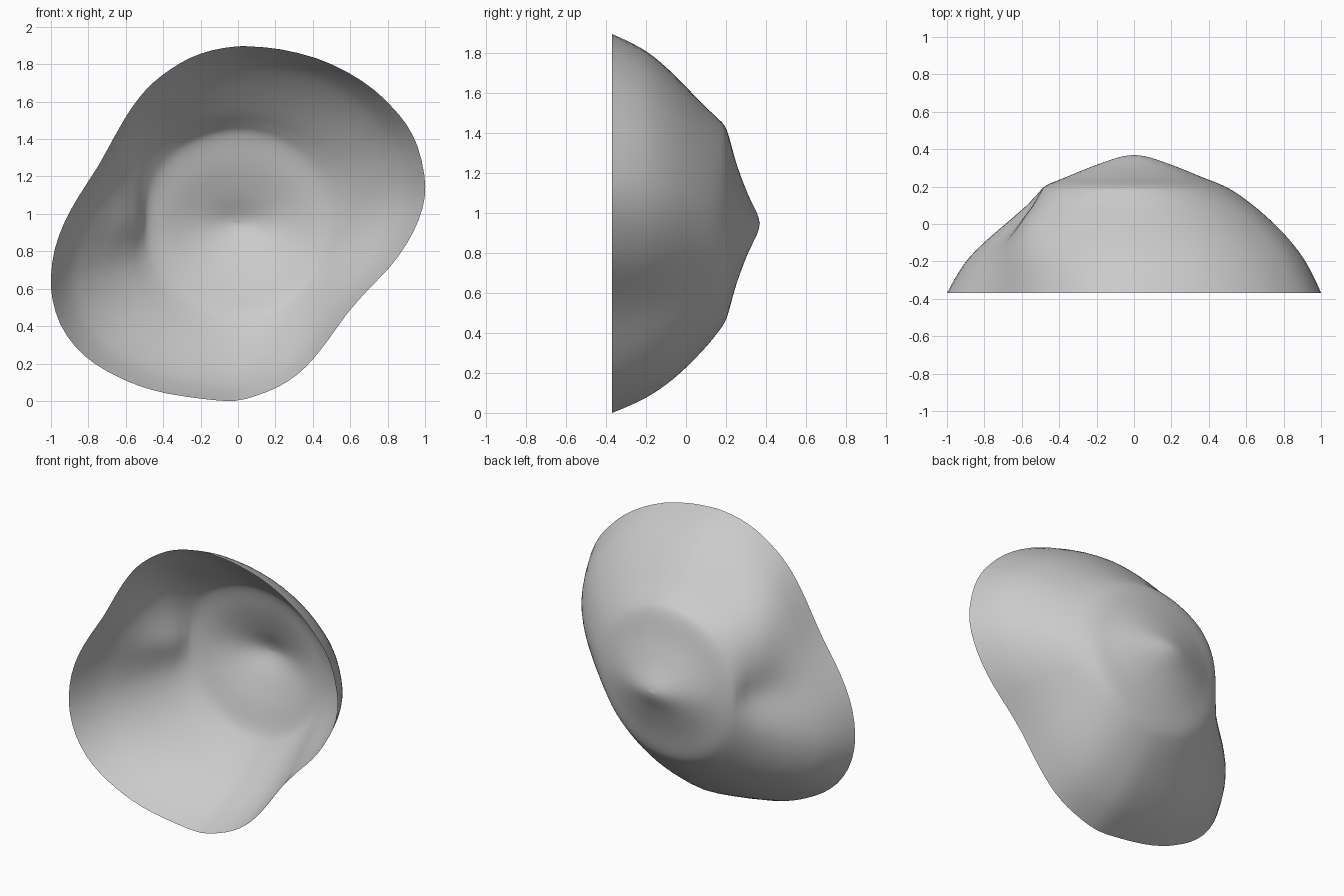
import bpy, bmesh
from math import atan2, cos, sin, exp, pi, radians
from mathutils import Vector

if "Cube" in bpy.data.objects:
    bpy.data.objects.remove(bpy.data.objects["Cube"])

CZ = 0.947

# Wavy rim outline in the front plane (x, z)
RIM = [(.07, 1.895), (.227, 1.88), (.42, 1.832), (.59, 1.755), (.725, 1.665), (.82, 1.575),
       (.90, 1.479), (.96, 1.361), (.996, 1.21), (.998, 1.088), (.965, .965), (.90, .837),
       (.81, .714), (.70, .600), (.586, .470), (.49, .337), (.404, .227), (.318, .142),
       (.22, .078), (.104, .03), (-.02, 0), (-.18, .01), (-.38, .04), (-.527, .08),
       (-.65, .133), (-.767, .2), (-.87, .29), (-.95, .41), (-.992, .543), (-1, .666),
       (-.98, .81), (-.928, .955), (-.848, 1.1), (-.75, 1.252), (-.665, 1.405),
       (-.596, 1.525), (-.527, 1.623), (-.452, 1.703), (-.361, 1.773), (-.26, 1.832),
       (-.142, 1.874), (-.013, 1.895)]

# Sections from peak to rim: depth y, half sizes x / z, blend to rim, tilt, strength of the folds
SECTIONS = [(.37, .0, .0, 0, 0, 0), (.356, .085, .052, 0, 0, 0), (.305, .23, .16, 0, 0, 0),
            (.25, .365, .31, 0, 0, 0), (.203, .475, .465, .015, 0, .12), (.155, .495, .485, .12, .025, .45),
            (.09, .495, .485, .27, .05, .8), (.0, .495, .485, .47, .05, 1),
            (-.09, .495, .485, .65, .035, .8), (-.185, .495, .485, .805, .015, .45),
            (-.28, .495, .485, .915, .005, .18), (-.37, .495, .485, 1, 0, 0)]
# Folds: angle, half width, push towards the rim
FOLDS = [(143, 22, .23), (177, 16, -.15), (330, 20, -.06)]


def smooth(points, steps, closed=False):
    """Catmull-Rom resampling of a list of tuples."""
    p = [Vector(q) for q in points]
    n = len(p)
    out = []
    for i in range(n if closed else n - 1):
        b, c = p[i], p[(i + 1) % n]
        a = p[i - 1] if closed or i else 2 * b - c
        d = p[(i + 2) % n] if closed or i + 2 < n else 2 * c - b
        for k in range(steps):
            t = k / steps
            out.append(b + (c - a) * (t / 2) + (2 * a - 5 * b + 4 * c - d) * (t * t / 2)
                       + (3 * b - a - 3 * c + d) * (t ** 3 / 2))
    return out if closed else out + [p[-1]]


def fold(a):
    """Sum of the local bulges and dips at angle a."""
    total = 0
    for centre, width, push in FOLDS:
        off = (a - radians(centre) + pi) % (2 * pi) - pi
        total += push * exp(-(off / radians(width)) ** 2)
    return total


rim = smooth(RIM, 2, True)

# Open shell lofted from the peak to the wavy rim
bm = bmesh.new()
tip = bm.verts.new((0, .37, CZ + .005))
rings = []
for y, ax, az, blend, tilt, strength in smooth(SECTIONS, 4)[1:]:
    ring = []
    for px, pz in rim:
        a = atan2(pz - CZ, px)
        s = blend + tilt * (cos(a) - .8 * sin(a)) + strength * fold(a)
        x = (1 - s) * ax * cos(a) + s * px
        z = (1 - s) * az * sin(a) + s * (pz - CZ) + CZ
        ring.append(bm.verts.new((x, y, z)))
    rings.append(ring)
n = len(rim)
for i in range(n):
    j = (i + 1) % n
    bm.faces.new((tip, rings[0][i], rings[0][j]))
    for r, q in zip(rings, rings[1:]):
        bm.faces.new((r[i], q[i], q[j], r[j]))
bmesh.ops.recalc_face_normals(bm, faces=bm.faces)
# Normals point outward, away from the hollow front
if sum(f.normal.y * f.calc_area() for f in bm.faces) < 0:
    bmesh.ops.reverse_faces(bm, faces=bm.faces)
for f in bm.faces:
    f.smooth = True
mesh = bpy.data.meshes.new("wavy_shell")
bm.to_mesh(mesh)
bm.free()
bpy.context.collection.objects.link(bpy.data.objects.new("wavy_shell", mesh))
